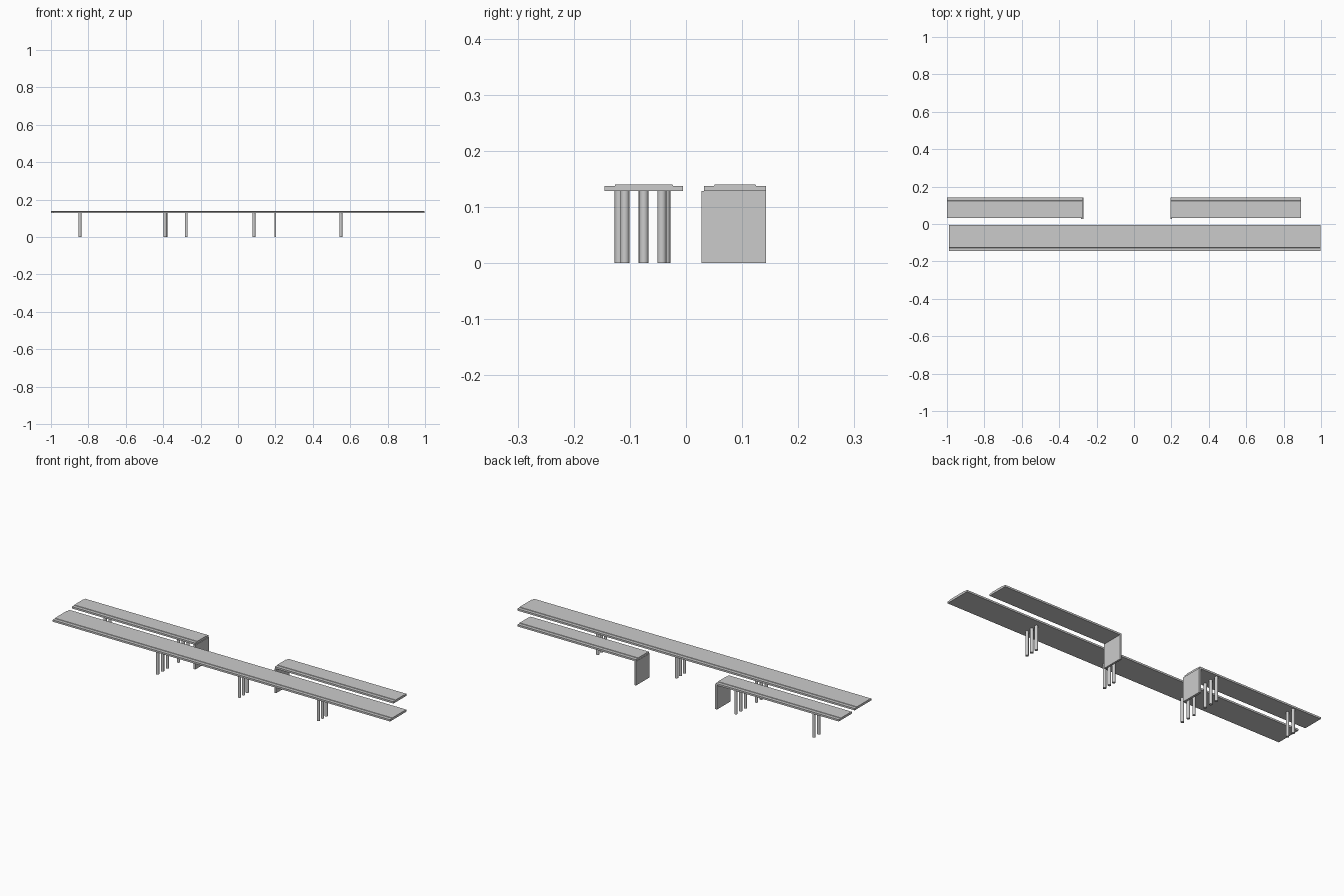
import bpy, bmesh

if "Cube" in bpy.data.objects:
    bpy.data.objects.remove(bpy.data.objects["Cube"])

Z_UNDER, Z_EDGE, Z_TOP = 0.128, 0.1375, 0.14


def mesh_object(name, bm):
    bmesh.ops.recalc_face_normals(bm, faces=bm.faces)
    me = bpy.data.meshes.new(name)
    bm.to_mesh(me)
    bm.free()
    ob = bpy.data.objects.new(name, me)
    bpy.context.collection.objects.link(ob)
    return ob


def deck(name, x0, x1, y0, y1, inset):
    # slab with a slightly raised roadway between two edge ledges
    e = 0.001
    profile = [(y0, Z_UNDER), (y1, Z_UNDER), (y1, Z_EDGE), (y1 - inset, Z_EDGE),
               (y1 - inset - e, Z_TOP), (y0 + inset + e, Z_TOP),
               (y0 + inset, Z_EDGE), (y0, Z_EDGE)]
    bm = bmesh.new()
    face = bm.faces.new([bm.verts.new((x0, y, z)) for y, z in profile])
    ext = bmesh.ops.extrude_face_region(bm, geom=[face], use_keep_orig=True)
    verts = [g for g in ext["geom"] if isinstance(g, bmesh.types.BMVert)]
    bmesh.ops.translate(bm, verts=verts, vec=(x1 - x0, 0, 0))
    return mesh_object(name, bm)


def wall(name, x, y0, y1, thick):
    bm = bmesh.new()
    bmesh.ops.create_cube(bm, size=1)
    for v in bm.verts:
        v.co.x = x + v.co.x * thick
        v.co.y = (y0 + y1) / 2 + v.co.y * (y1 - y0)
        v.co.z = (v.co.z + 0.5) * Z_UNDER
    return mesh_object(name, bm)


def pillar_row(name, x, ys):
    for i, y in enumerate(ys):
        bpy.ops.mesh.primitive_cylinder_add(vertices=16, radius=0.008, depth=Z_UNDER,
                                            location=(x, y, Z_UNDER / 2))
        bpy.context.object.name = f"{name}_{i + 1}"
        bpy.ops.object.shade_smooth_by_angle()


# long front bridge deck and its three rows of pillars
deck("front_deck", -0.99, 0.997, -0.145, -0.005, 0.018)
pillar_row("front_left_pillar", -0.39, (-0.119, -0.077, -0.036))
pillar_row("front_middle_pillar", 0.085, (-0.109, -0.075, -0.043))
pillar_row("front_right_pillar", 0.55, (-0.109, -0.075, -0.043))

# two separate rear decks, each ending in a solid abutment wall
deck("rear_left_deck", -1.0, -0.275, 0.032, 0.143, 0.018)
deck("rear_right_deck", 0.195, 0.893, 0.032, 0.143, 0.018)
wall("rear_left_abutment", -0.277, 0.028, 0.143, 0.012)
wall("rear_right_abutment", 0.199, 0.028, 0.143, 0.010)

# pillars under the rear left deck
pillar_row("rear_inner_pillar", -0.385, (0.05, 0.09, 0.13))
pillar_row("rear_outer_pillar", -0.845, (0.09, 0.13))
